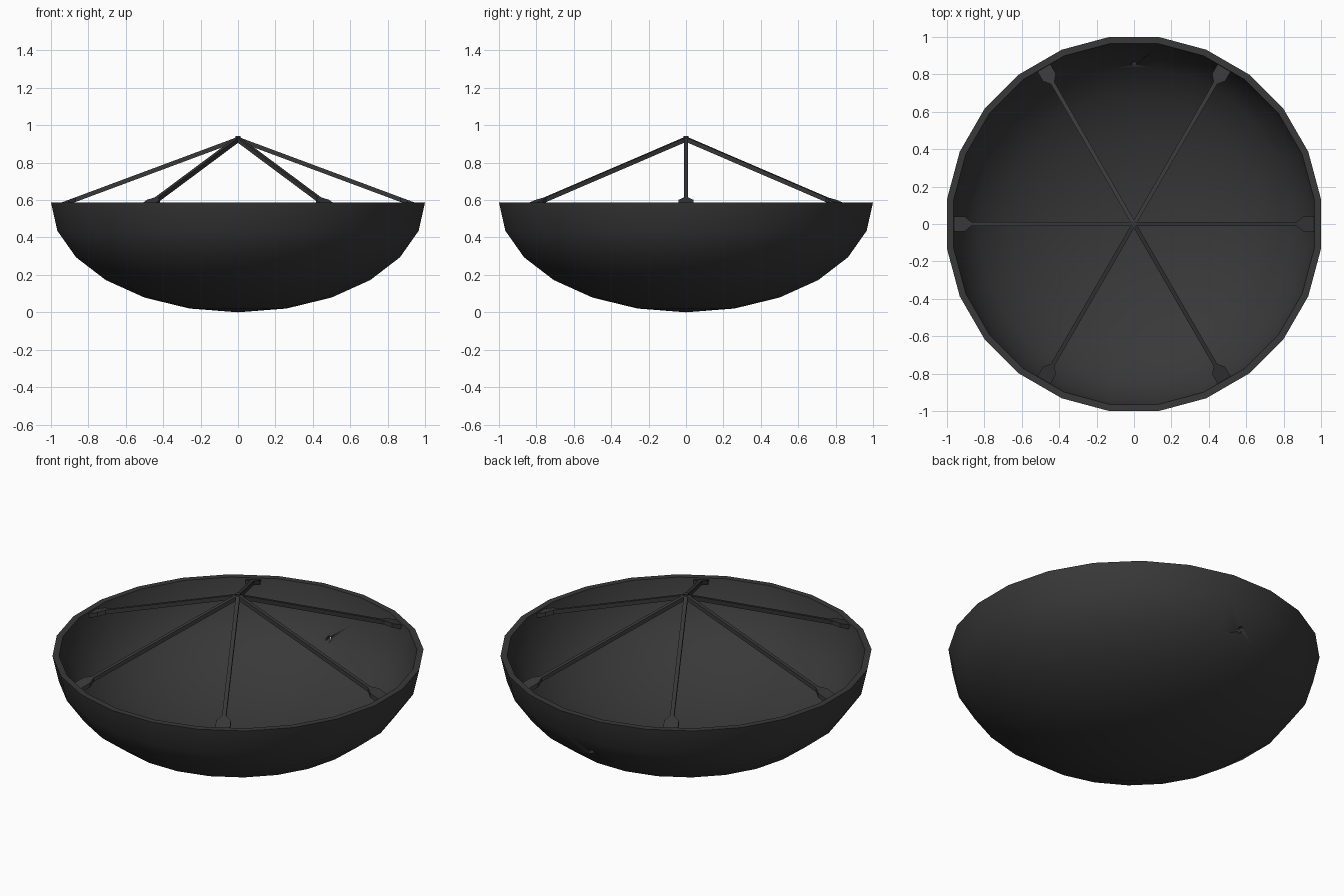
import bpy, bmesh, math
from mathutils import Matrix

if "Cube" in bpy.data.objects:
    bpy.data.objects.remove(bpy.data.objects["Cube"])

SIDES, RINGS, RIM, WALL = 24, 6, 0.588, 0.035

iron = bpy.data.materials.new("dark_iron")
iron.diffuse_color = (0.04, 0.04, 0.04, 1)
iron.use_nodes = True
iron.node_tree.nodes["Principled BSDF"].inputs["Base Color"].default_value = iron.diffuse_color


def make_object(name, bm, angle=30):
    bmesh.ops.recalc_face_normals(bm, faces=bm.faces)
    mesh = bpy.data.meshes.new(name)
    bm.to_mesh(mesh)
    bm.free()
    obj = bpy.data.objects.new(name, mesh)
    bpy.context.collection.objects.link(obj)
    mesh.materials.append(iron)
    bpy.ops.object.select_all(action='DESELECT')
    obj.select_set(True)
    bpy.context.view_layer.objects.active = obj
    bpy.ops.object.shade_smooth_by_angle(angle=math.radians(angle))
    return obj


# Bowl: outer and inner half-ellipsoids joined by a flat rim
def half_ellipsoid(bm, radius, depth):
    pole = bm.verts.new((0, 0, RIM - depth))
    step = 2 * math.pi / SIDES
    previous = None
    for r in range(1, RINGS + 1):
        t = math.pi / 2 * r / RINGS
        rad = radius * math.sin(t) / math.cos(step / 2)
        z = RIM - depth * math.cos(t)
        ring = [bm.verts.new((rad * math.cos((i + .5) * step),
                              rad * math.sin((i + .5) * step), z)) for i in range(SIDES)]
        for i in range(SIDES):
            j = (i + 1) % SIDES
            if previous:
                bm.faces.new((previous[i], previous[j], ring[j], ring[i]))
            else:
                bm.faces.new((pole, ring[j], ring[i]))
        previous = ring
    return previous


bm = bmesh.new()
outer = half_ellipsoid(bm, 1.0, RIM)
inner = half_ellipsoid(bm, 1.0 - WALL, RIM - WALL)
for i in range(SIDES):
    j = (i + 1) % SIDES
    bm.faces.new((outer[i], outer[j], inner[j], inner[i]))
bowl = make_object("bowl", bm)

# Small drilled hole in the back wall
bm = bmesh.new()
bmesh.ops.create_cone(bm, cap_ends=True, segments=12, radius1=0.016, radius2=0.016, depth=0.3,
                      matrix=Matrix.Translation((0, 0.89, 0.34)) @ Matrix.Rotation(math.pi / 2, 4, 'X'))
cutter = make_object("hole_cutter", bm)
cutter.hide_render = True
cutter.hide_set(True)
drill = bowl.modifiers.new("drill", 'BOOLEAN')
drill.operation, drill.solver, drill.object = 'DIFFERENCE', 'EXACT', cutter

# Six sloping rods with flared end plates, meeting at the apex
half_plan = [(0, 0.011), (0.87, 0.011), (0.905, 0.04), (0.975, 0.04)]
plan = half_plan + [(x, -y) for x, y in reversed(half_plan)]
APEX, SLOPE, THICK = 0.938, 0.372, 0.025
for k in range(6):
    bm = bmesh.new()
    top = [bm.verts.new((x, y, APEX - SLOPE * x)) for x, y in plan]
    low = [bm.verts.new((x, y, APEX - SLOPE * x - THICK)) for x, y in plan]
    bm.faces.new(top)
    bm.faces.new(low[::-1])
    for i in range(len(plan)):
        j = (i + 1) % len(plan)
        bm.faces.new((top[i], low[i], low[j], top[j]))
    bmesh.ops.rotate(bm, verts=bm.verts, cent=(0, 0, 0),
                     matrix=Matrix.Rotation(k * math.pi / 3, 3, 'Z'))
    make_object(f"support_rod_{k + 1}", bm)

# Joint where the rods meet
bm = bmesh.new()
bmesh.ops.create_cone(bm, cap_ends=True, segments=12, radius1=0.016, radius2=0.014, depth=0.035,
                      matrix=Matrix.Translation((0, 0, 0.924)))
make_object("apex_joint", bm)
